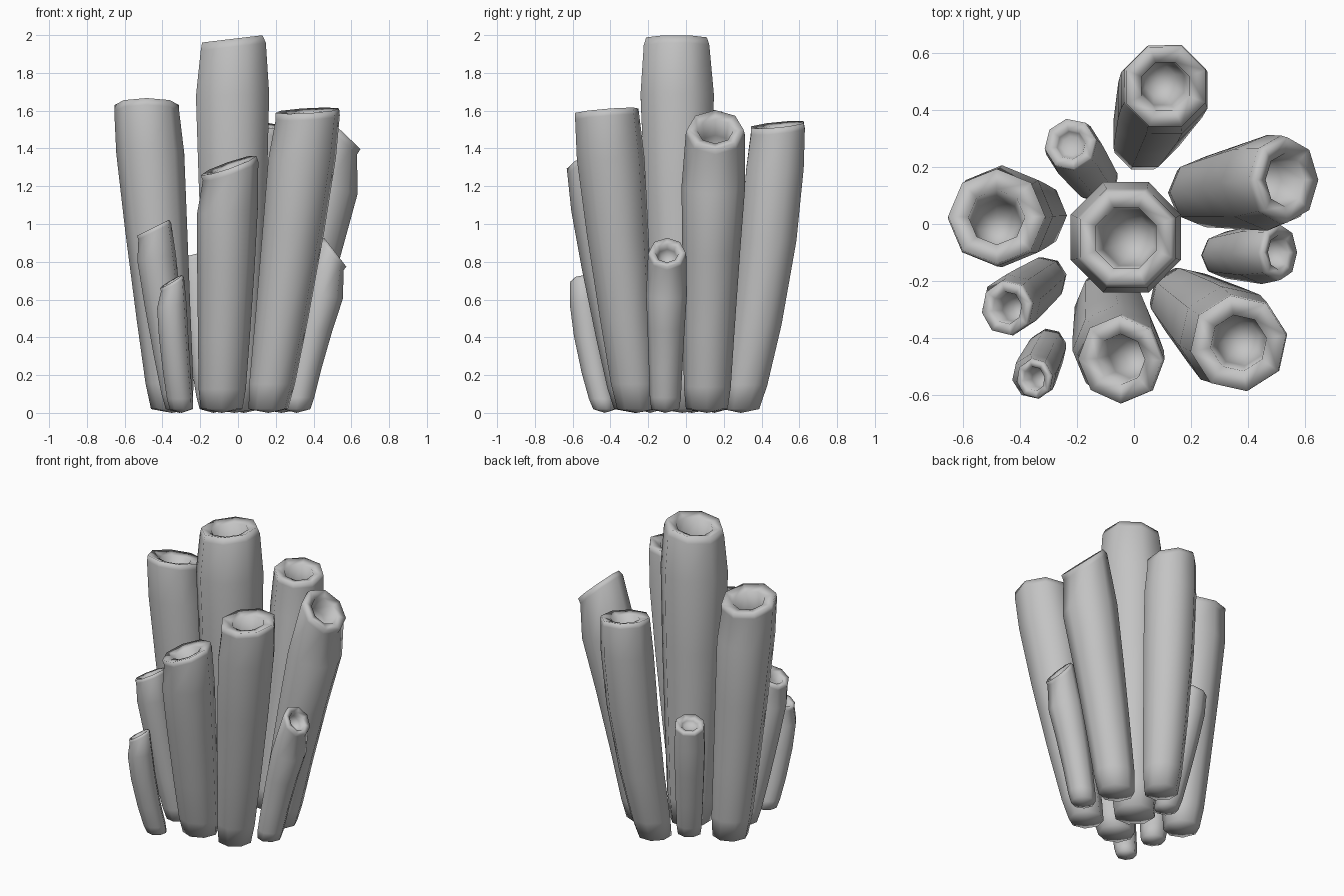
import bpy
import bmesh
import math
from mathutils import Vector

SIDES = 8
UP = Vector((0, 0, 1))

cube = bpy.data.objects.get("Cube")
if cube:
    bpy.data.objects.remove(cube)

grey = bpy.data.materials.new("soft_grey")
grey.use_nodes = True
COLOUR = (0.55, 0.55, 0.55, 1)
grey.diffuse_color = COLOUR
grey.node_tree.nodes["Principled BSDF"].inputs["Base Color"].default_value = COLOUR


def add_ring(bm, centre, normal, radius, phase):
    """One octagonal loop, tilted to face along the normal."""
    turn = UP.rotation_difference(normal)
    verts = []
    for i in range(SIDES):
        a = math.radians(phase) + math.tau * i / SIDES
        offset = Vector((math.cos(a), math.sin(a), 0)) * radius
        verts.append(bm.verts.new(centre + turn @ offset))
    return verts


def add_tube(name, base, base_radius, tip, radius, lean, bow, phase,
             lip=0.92, cavity=1.2):
    """Hollow tube from a closed foot to a tilted open mouth."""
    foot = Vector((base[0], base[1], 0.02))
    tip = Vector(tip)
    slope = Vector((lean[0], lean[1], 1))
    mouth = slope.normalized()
    bm = bmesh.new()
    rings = []

    # Outer wall, bowed outwards and widening up to the shoulder
    length = tip.z - foot.z
    shoulder = 1 - radius * (0.4 + slope.length) / length
    for part in (0, 0.1, 0.35, 0.7, 1):
        t = part * shoulder
        s = t + bow * t * (1 - t)
        centre = foot.lerp(tip, s)
        centre.z = foot.z + length * t
        width = base_radius + (radius - base_radius) * min(1, s / shoulder)
        if part == 0:
            width *= 0.92
        normal = UP.lerp(mouth, 0.6 * t ** 3).normalized()
        rings.append(add_ring(bm, centre, normal, width, phase))

    # Rounded lip and the cavity inside: width and depth by radius
    for width, depth in ((lip * 0.5 + 0.48, 0.2), (lip, 0), (0.55, 0.08),
                         (0.5, cavity * 0.6), (0.35, cavity)):
        centre = tip - mouth * radius * depth
        rings.append(add_ring(bm, centre, mouth, radius * width, phase))

    for low, high in zip(rings, rings[1:]):
        for i in range(SIDES):
            j = (i + 1) % SIDES
            bm.faces.new((low[i], low[j], high[j], high[i]))

    # Slightly domed foot and cavity floor
    for ring, pole in ((rings[0], Vector((base[0], base[1], 0))),
                       (rings[-1], tip - mouth * radius * cavity * 1.1)):
        centre = bm.verts.new(pole)
        for i in range(SIDES):
            bm.faces.new((ring[i], ring[(i + 1) % SIDES], centre))

    bmesh.ops.recalc_face_normals(bm, faces=bm.faces)
    mesh = bpy.data.meshes.new(name)
    bm.to_mesh(mesh)
    bm.free()
    mesh.materials.append(grey)
    for face in mesh.polygons:
        face.use_smooth = True
    bpy.context.collection.objects.link(bpy.data.objects.new(name, mesh))


# Large tubes: foot, foot radius, tip, radius, mouth lean, bow, phase
add_tube("centre_tube", (-0.02, -0.02), 0.14, (-0.03, -0.05, 1.98), 0.21, (-0.12, 0), 0.3, 22.5, lip=0.83)
add_tube("back_tube", (0.03, 0.29), 0.115, (0.112, 0.483, 1.525), 0.165, (0.1, -0.1), 0.7, 22.5)
add_tube("left_tube", (0.23, 0.11), 0.12, (0.54, 0.155, 1.5), 0.17, (0.95, 0), -0.15, 0, lip=0.88)
add_tube("front_left_tube", (0.16, -0.26), 0.115, (0.367, -0.42, 1.6), 0.182, (-0.06, -0.08), 0.2, 10, lip=0.94)
add_tube("front_tube", (-0.087, -0.27), 0.12, (-0.05, -0.477, 1.31), 0.162, (-0.35, -0.12), 0.2, 0, lip=0.96)
add_tube("right_tube", (-0.35, 0.03), 0.12, (-0.483, 0.027, 1.63), 0.18, (0, 0.22), 0.15, 0, lip=0.95)

# Small tubes around the edge
add_tube("small_left_tube", (0.31, -0.11), 0.08, (0.515, -0.1, 0.85), 0.11, (1.3, 0), -0.25, 0, lip=0.88, cavity=0.7)
add_tube("small_back_tube", (-0.13, 0.15), 0.08, (-0.225, 0.282, 0.82), 0.1, (-0.2, 0.25), 0.2, 10, cavity=0.3)
add_tube("small_right_tube", (-0.31, -0.19), 0.08, (-0.45, -0.295, 0.98), 0.105, (-0.5, 0), 0.2, 10)
add_tube("small_front_tube", (-0.3, -0.43), 0.068, (-0.355, -0.545, 0.695), 0.08, (-0.6, -0.1), 0.7, 10, lip=0.85)
